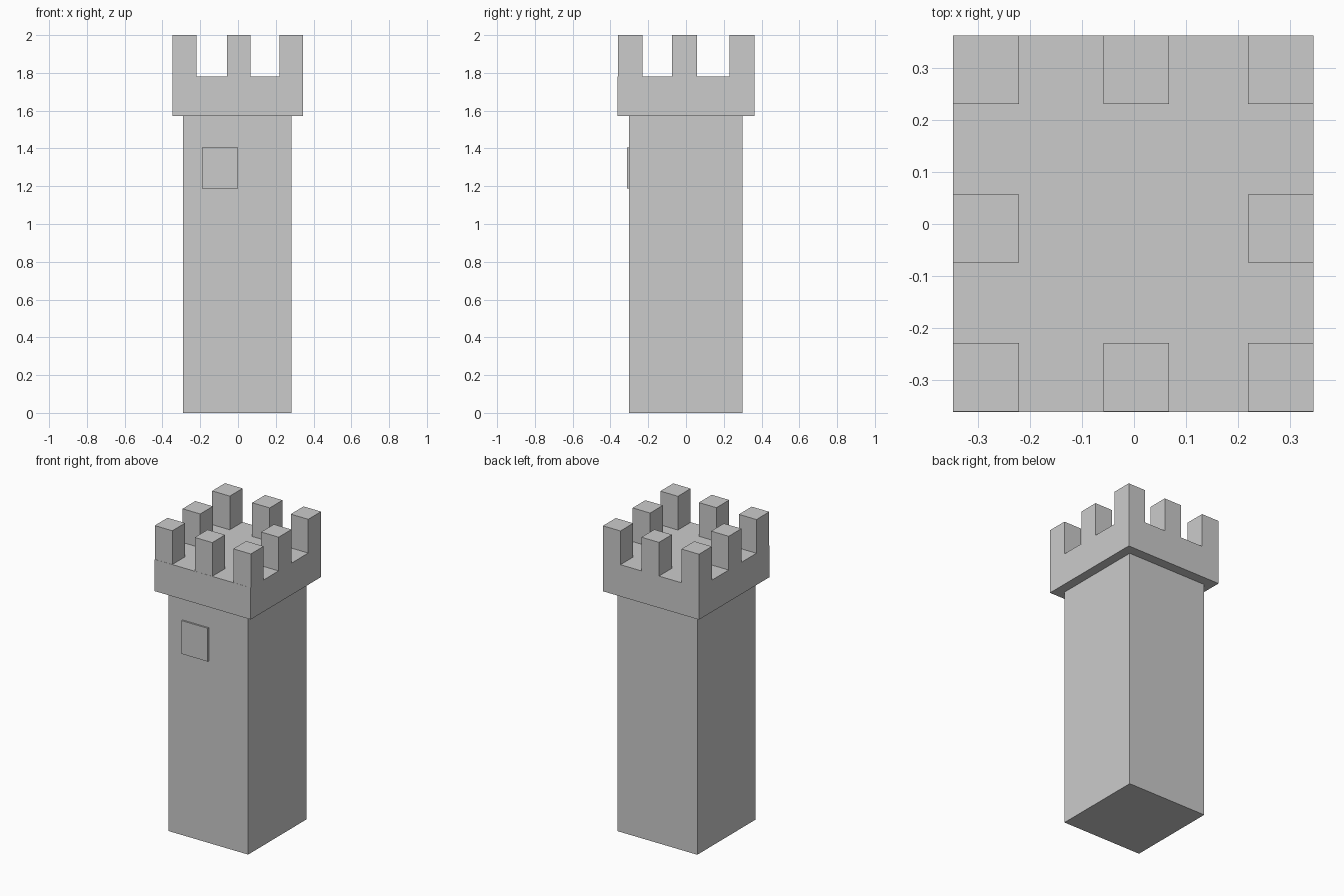
import bpy

if "Cube" in bpy.data.objects:
    bpy.data.objects.remove(bpy.data.objects["Cube"])


def box(name, x, y, z):
    """Axis-aligned box from (min, max) ranges."""
    bpy.ops.mesh.primitive_cube_add(size=1)
    ob = bpy.context.object
    ob.name = name
    ob.location = [(a + b) / 2 for a, b in (x, y, z)]
    ob.scale = [b - a for a, b in (x, y, z)]
    bpy.ops.object.transform_apply(location=True, rotation=False, scale=True)
    return ob


# Tower shaft and overhanging parapet
box("tower_shaft", (-0.291, 0.284), (-0.301, 0.299), (0, 1.573))
box("parapet", (-0.348, 0.345), (-0.362, 0.363), (1.573, 1.78))

# Window panel, slightly proud of the front wall
box("window_panel", (-0.19, 0.0), (-0.312, -0.29), (1.187, 1.404))

# Battlements around the rim: 3 x 3 layout without the middle
xs = [(-0.348, -0.221), (-0.059, 0.067), (0.219, 0.345)]
ys = [(-0.361, -0.229), (-0.074, 0.057), (0.231, 0.363)]
for i, x in enumerate(xs):
    for j, y in enumerate(ys):
        if (i, j) != (1, 1):
            box(f"battlement_{i}{j}", x, y, (1.78, 2.0))
